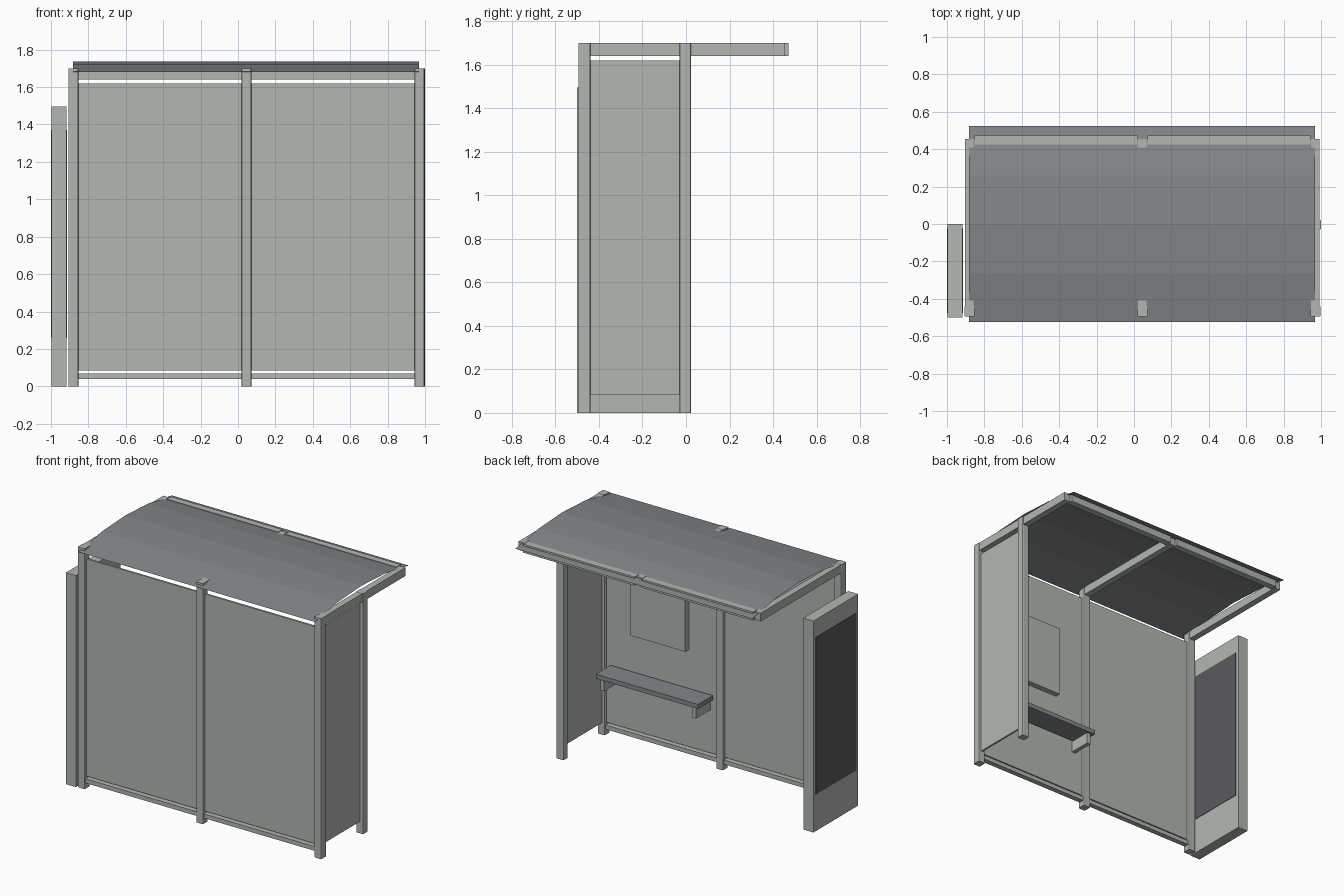
import bpy, bmesh
from mathutils import Vector

if "Cube" in bpy.data.objects:
    bpy.data.objects.remove(bpy.data.objects["Cube"], do_unlink=True)


def material(name, rgb):
    m = bpy.data.materials.new(name)
    m.use_nodes = True
    m.diffuse_color = (*rgb, 1)
    m.node_tree.nodes["Principled BSDF"].inputs["Base Color"].default_value = (*rgb, 1)
    return m


pale = material("pale grey green", (0.44, 0.475, 0.435))
slate = material("slate grey", (0.23, 0.245, 0.26))
dark = material("dark poster", (0.105, 0.1, 0.115))


def finish(name, bm, mat):
    me = bpy.data.meshes.new(name)
    bm.to_mesh(me)
    bm.free()
    me.materials.append(mat)
    ob = bpy.data.objects.new(name, me)
    bpy.context.scene.collection.objects.link(ob)
    return ob


def box(name, x, y, z, mat, round_posts=0):
    """Box from (min, max) pairs, with optional rounded upright edges."""
    bm = bmesh.new()
    bmesh.ops.create_cube(bm, size=1)
    lo, hi = Vector((x[0], y[0], z[0])), Vector((x[1], y[1], z[1]))
    for v in bm.verts:
        v.co = [l + (c + 0.5) * (h - l) for l, c, h in zip(lo, v.co, hi)]
    if round_posts:
        upright = [e for e in bm.edges
                   if abs(e.verts[0].co.z - e.verts[1].co.z) > 0.5]
        bmesh.ops.bevel(bm, geom=upright, offset=round_posts, segments=2,
                        profile=0.5, affect='EDGES')
    return finish(name, bm, mat)


# Wall posts and roof beams at the three frame lines
frames = {"left": 0.97, "middle": 0.045, "right": -0.88}
half = 0.027
for side, x in frames.items():
    span = (x - half, x + half)
    box(side + "_wall_post", span, (-0.495, -0.438), (0, 1.70), pale, 0.007)
    box(side + "_roof_beam", (x - 0.023, x + 0.023), (-0.44, 0.455), (1.64, 1.699), pale)
box("side_post", (0.97 - half, 1.0), (-0.03, 0.022), (0, 1.70), pale, 0.007)

# Wall panels, bottom rails and roof edge rails, one per bay
bays = {"left": (0.045, 0.97), "right": (-0.88, 0.045)}
for side, (a, b) in bays.items():
    span = (a + half, b - half)
    box(side + "_wall_panel", span, (-0.474, -0.46), (0.085, 1.62), pale)
    box(side + "_bottom_rail", span, (-0.485, -0.448), (0.04, 0.07), pale)
    box(side + "_roof_edge_rail", span, (0.425, 0.472), (1.64, 1.70), pale)

# Side panel
box("side_panel", (0.963, 0.977), (-0.44, -0.03), (0.085, 1.62), pale)

# Arched roof sheet
bm = bmesh.new()
steps, depth = 4, 0.523
rows = []
for i in range(steps + 1):
    t = 2 * i / steps - 1
    z = 1.738 - 0.058 * t * t
    rows.append([bm.verts.new((x, t * depth, z)) for x in (-0.883, 0.968)])
for (a, b), (c, d) in zip(rows, rows[1:]):
    bm.faces.new((a, b, d, c))
finish("roof_sheet", bm, slate)

# Bench on two brackets
box("bench_seat", (0.105, 0.905), (-0.45, -0.285), (0.47, 0.502), slate)
for i, x in enumerate((0.13, 0.85)):
    box(f"bench_bracket_{i + 1}", (x, x + 0.03), (-0.46, -0.3), (0.39, 0.47), pale)

# Notice case on the wall
box("notice_case", (0.30, 0.73), (-0.46, -0.42), (0.77, 1.28), pale)

# Free-standing display box with a poster on both faces
box("display_box", (-0.997, -0.918), (-0.5, 0), (0, 1.495), pale)
for name, x in (("outer", -1.0), ("inner", -0.918)):
    box(name + "_poster", (x, x + 0.003), (-0.475, -0.025), (0.26, 1.37), dark)
